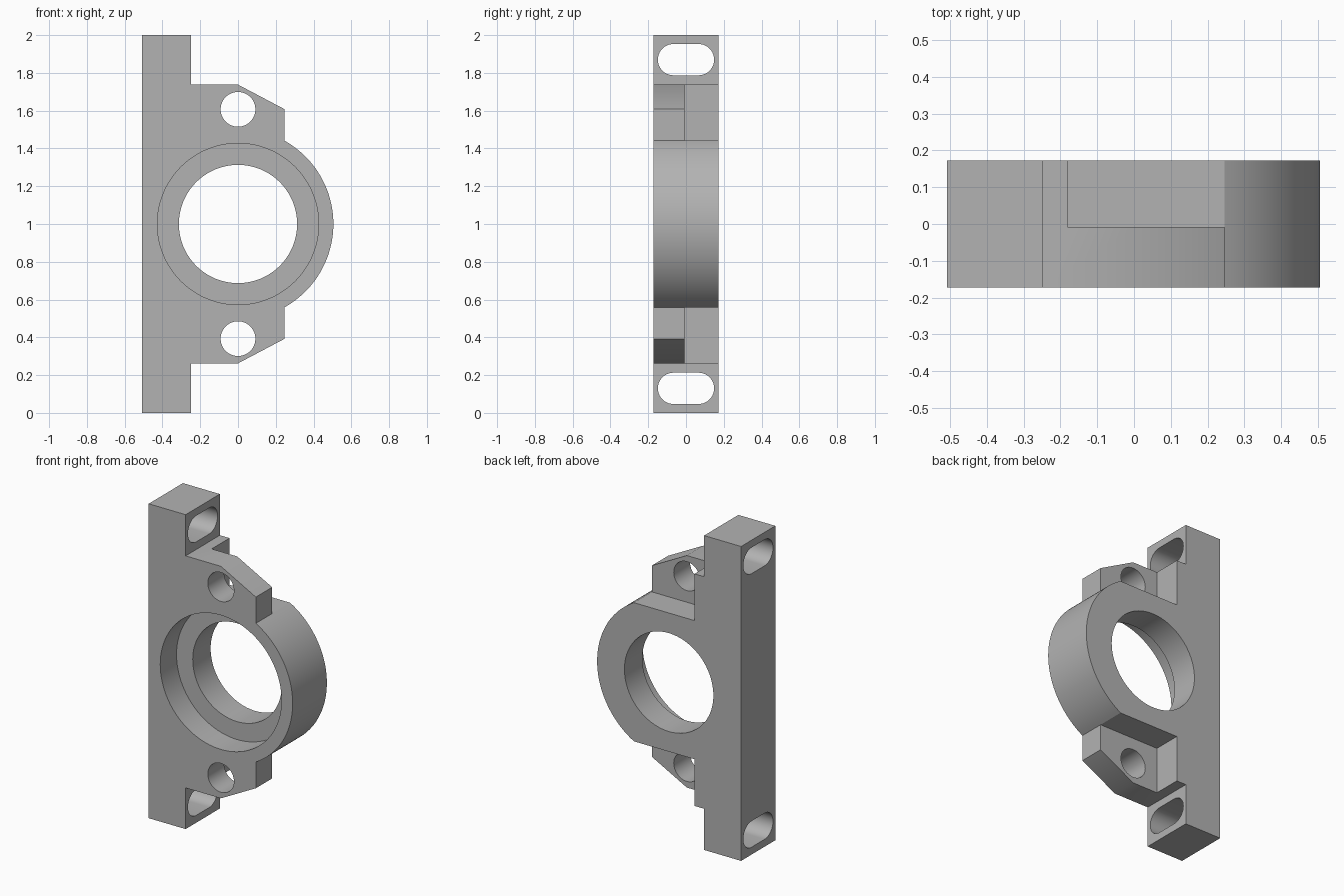
import bpy
import bmesh
from math import asin, cos, sin, pi, radians
from mathutils import Matrix, Vector

cube = bpy.data.objects.get("Cube")
if cube:
    bpy.data.objects.remove(cube, do_unlink=True)

HALF_DEPTH = 0.172    # half of the thickness along y
LEDGE_Y = -0.008      # back of the ears and floor of the bearing seat
MID_Z = 1.0           # height of the bore axis

grey = bpy.data.materials.new("machined grey")
grey.use_nodes = True
grey.diffuse_color = (0.45, 0.45, 0.45, 1)
grey.node_tree.nodes["Principled BSDF"].inputs["Base Color"].default_value = grey.diffuse_color


def prism(name, outline, direction):
    """Extrude a closed 3D outline along a direction into a solid."""
    bm = bmesh.new()
    face = bm.faces.new([bm.verts.new(p) for p in outline])
    extruded = bmesh.ops.extrude_face_region(bm, geom=[face])["geom"]
    moved = [v for v in extruded if isinstance(v, bmesh.types.BMVert)]
    bmesh.ops.translate(bm, verts=moved, vec=Vector(direction))
    bmesh.ops.recalc_face_normals(bm, faces=bm.faces)
    mesh = bpy.data.meshes.new(name)
    bm.to_mesh(mesh)
    bm.free()
    mesh.materials.append(grey)
    obj = bpy.data.objects.new(name, mesh)
    bpy.context.collection.objects.link(obj)
    return obj


def arc(radius, start, end, steps):
    angles = [start + (end - start) * i / steps for i in range(steps + 1)]
    return [(radius * cos(a), radius * sin(a)) for a in angles]


def cut(target, cutter):
    """Subtract the cutter and discard it."""
    mod = target.modifiers.new(cutter.name, "BOOLEAN")
    mod.operation = "DIFFERENCE"
    mod.solver = "EXACT"
    mod.object = cutter
    cutter.hide_render = True
    bpy.context.view_layer.objects.active = target
    bpy.ops.object.modifier_apply(modifier=mod.name)
    bpy.data.objects.remove(cutter, do_unlink=True)


def bore(name, z, radius, y0, y1, steps=96):
    ring = arc(radius, 0, 2 * pi, steps)[:-1]
    return prism(name, [(x, y0, z + h) for x, h in ring], (0, y1 - y0, 0))


# Body: mounting bar, ears and round housing in one mirrored silhouette
upper = [(-0.508, 1.0), (-0.248, 1.0), (-0.248, 0.738), (0, 0.738), (0.246, 0.608)]
start = asin(0.441 / 0.505)
housing = arc(0.505, start, -start, 48)
lower = [(x, -h) for x, h in reversed(upper)]
silhouette = upper + housing + lower
body = prism("bearing_bracket",
             [(x, -HALF_DEPTH, MID_Z + h) for x, h in silhouette],
             (0, 2 * HALF_DEPTH, 0))

# Stepped bearing seat and through bore
cut(body, bore("through_bore", MID_Z, 0.313, -0.3, 0.3))
cut(body, bore("bearing_seat", MID_Z, 0.427, -0.3, LEDGE_Y))

for side in (1, -1):
    # Clearance behind each ear
    near, far = MID_Z + side * 0.441, MID_Z + side * 0.85
    cut(body, prism("ear_clearance",
                    [(-0.18, LEDGE_Y, near), (0.4, LEDGE_Y, near),
                     (0.4, LEDGE_Y, far), (-0.18, LEDGE_Y, far)],
                    (0, 0.4, 0)))

    # Screw hole through each ear
    cut(body, bore("ear_hole", MID_Z + side * 0.607, 0.092, -0.3, 0.1, 48))

    # Rounded slot across each end of the bar
    slot_z = MID_Z + side * 0.87
    right_end = [(y + 0.066, h) for y, h in arc(0.083, -pi / 2, pi / 2, 20)]
    slot = right_end + [(-y, -h) for y, h in right_end]
    cut(body, prism("bar_slot", [(-0.7, y, slot_z + h) for y, h in slot], (0.6, 0, 0)))

# Smooth curved walls, crisp machined edges
bpy.ops.object.select_all(action="DESELECT")
body.select_set(True)
bpy.context.view_layer.objects.active = body
bpy.ops.object.shade_smooth_by_angle(angle=radians(30))
